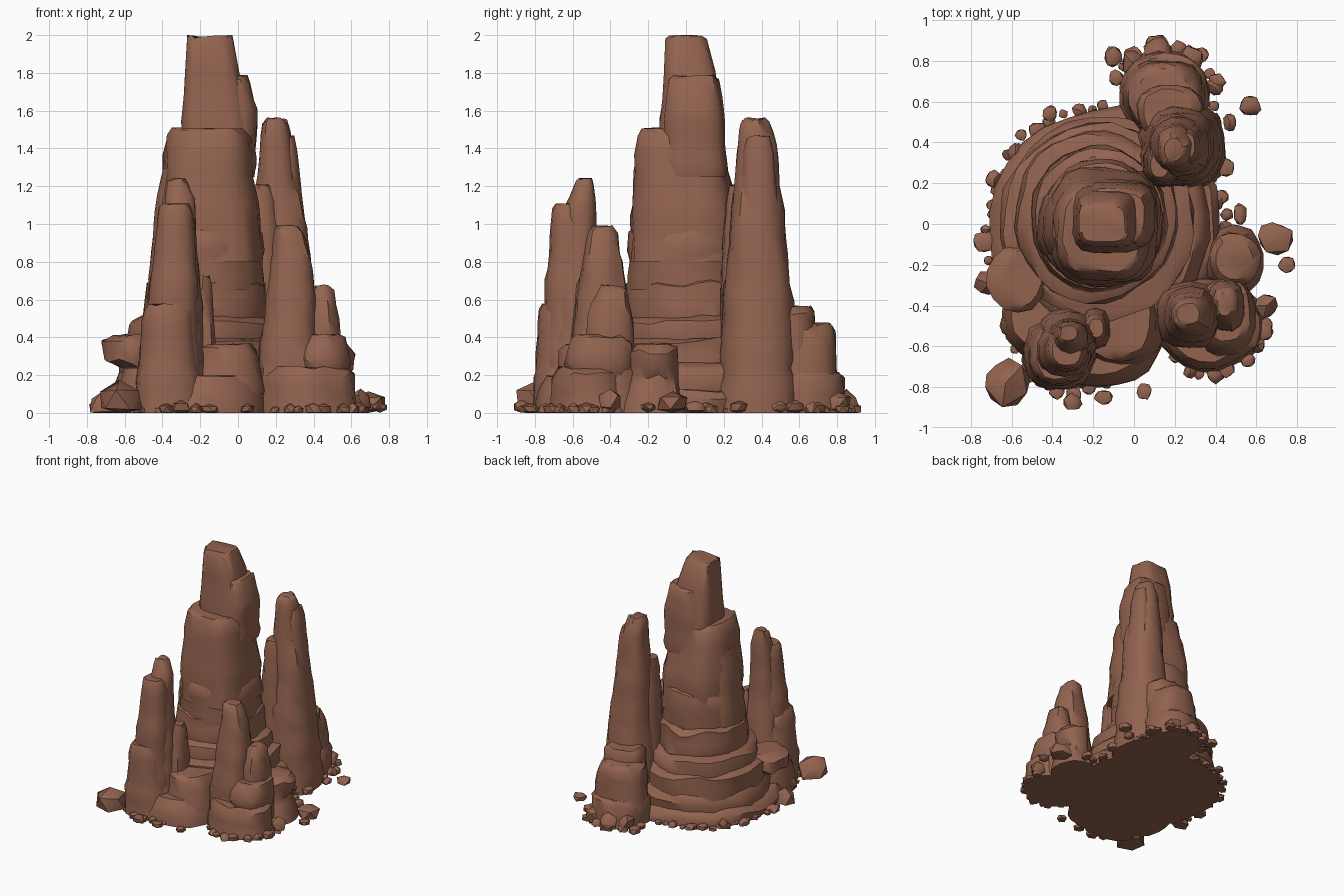
import bpy, bmesh, math, random
from mathutils import Vector, noise

random.seed(7)
mat = bpy.data.materials.new("red brown rock")
mat.diffuse_color = (0.29, 0.125, 0.078, 1)


def finish(name, bm):
    bmesh.ops.recalc_face_normals(bm, faces=bm.faces)
    me = bpy.data.meshes.new(name)
    bm.to_mesh(me)
    bm.free()
    ob = bpy.data.objects.new(name, me)
    bpy.context.collection.objects.link(ob)
    me.materials.append(mat)
    bpy.context.view_layer.objects.active = ob
    ob.select_set(True)
    bpy.ops.object.shade_smooth_by_angle(angle=math.radians(42))
    ob.select_set(False)


def column(name, levels, p=2.4, n=18, amp=0.07, step=0.07):
    """Weathered pillar lofted through (z, x0, x1, y0, y1) extents, top first."""
    off = Vector([random.uniform(-50, 50) for _ in range(3)])
    rows = []
    for a, b in zip(levels, levels[1:]):
        k = max(1, round((a[0] - b[0]) / step))
        for i in range(k):
            t = i / k
            rows.append([u + (v - u) * t for u, v in zip(a, b)])
    rows.append(list(levels[-1]))
    bm = bmesh.new()
    rings = []
    for ri, (z, x0, x1, y0, y1) in enumerate(rows):
        s = 1 + random.uniform(-0.035, 0.03)
        ring = []
        for i in range(n):
            a = 2 * math.pi * (i + 0.5) / n
            c, d = math.cos(a), math.sin(a)
            c2 = math.copysign(abs(c) ** (2 / p), c)
            d2 = math.copysign(abs(d) ** (2 / p), d)
            f = s + amp * (1.2 * noise.noise(Vector((c * 1.6, d * 1.6, z * 3)) + off)
                           + 0.9 * noise.noise(Vector((c * 3, d * 3, z * 9)) + off))
            dz = 0
            if 0 < ri < len(rows) - 1:
                dz = 0.05 * noise.noise(Vector((c * 2, d * 2, z * 7)) - off)
            elif ri == 0:
                dz = -0.03 * abs(noise.noise(Vector((c * 2, d * 2, z)) - off))
            ring.append(bm.verts.new(((x0 + x1) / 2 + (x1 - x0) / 2 * c2 * f,
                                      (y0 + y1) / 2 + (y1 - y0) / 2 * d2 * f,
                                      max(0, z + dz))))
        rings.append(ring)
    for r, q in zip(rings, rings[1:]):
        for i in range(n):
            j = (i + 1) % n
            bm.faces.new((r[i], r[j], q[j], q[i]))
    bm.faces.new(rings[0])
    bm.faces.new(rings[-1])
    finish(name, bm)


def boulder(bm, x, y, z, rx, ry, rz):
    """Rough faceted stone, cut flat at the ground."""
    vs = bmesh.ops.create_icosphere(bm, subdivisions=1, radius=1)["verts"]
    turn = random.uniform(0, 6.28)
    for v in vs:
        c = v.co * random.uniform(0.85, 1.1)
        cx = c.x * math.cos(turn) - c.y * math.sin(turn)
        cy = c.x * math.sin(turn) + c.y * math.cos(turn)
        v.co = (x + cx * rx, y + cy * ry, max(0, z + c.z * rz))


# Main tower: crown, shoulder, body and stepped skirt
column("tower_crown", [(2.0, -.26, -.04, -.09, .09), (1.97, -.27, -.03, -.11, .11),
                       (1.79, -.285, .01, -.12, .16), (1.55, -.30, .06, -.14, .19),
                       (1.35, -.30, .08, -.15, .2)], p=4, n=16, amp=.03, step=.12)
column("tower_shoulder", [(1.79, -.2, .05, -.07, .15), (1.76, -.23, .07, -.1, .18),
                          (1.6, -.25, .105, -.12, .2), (1.25, -.25, .09, -.13, .22)],
       p=3.5, n=14, amp=.04)
column("tower_body", [(1.51, -.35, .04, -.24, .17), (1.48, -.375, .07, -.26, .2),
                      (1.25, -.40, .09, -.28, .24), (1.12, -.42, .12, -.29, .27),
                      (.8, -.42, .13, -.3, .28)], p=2.8, n=22, amp=.06, step=.1)
column("tower_west_rib", [(1.3, -.4, -.22, -.14, .12), (1.15, -.43, -.2, -.17, .16),
                          (.7, -.48, -.2, -.2, .18)], n=12)
# each skirt tier: top height, bottom height, outer extents
tiers = [(1.0, .65, -.46, .14, -.31, .32), (.72, .45, -.5, .16, -.32, .38),
         (.52, .3, -.58, .2, -.38, .45), (.4, .16, -.63, .3, -.48, .5),
         (.27, .06, -.67, .38, -.55, .53), (.13, 0, -.7, .42, -.6, .56)]
for i, (zt, zb, x0, x1, y0, y1) in enumerate(tiers):
    column("skirt_tier_%d" % (i + 1),
           [(zt, x0 + .06, x1 - .06, y0 + .06, y1 - .06), (zt - .035, x0 + .015, x1 - .015, y0 + .015, y1 - .015),
            (zb + .05, x0, x1, y0, y1), (zb, x0 + .01, x1 - .01, y0 + .01, y1 - .01)],
           p=2.05, n=28, amp=.05, step=.08)

# Back right spire with a side rib and low rear terraces
column("back_spire", [(1.565, .15, .24, .31, .42), (1.53, .13, .26, .29, .44),
                      (1.42, .11, .29, .27, .48), (1.2, .09, .32, .25, .5),
                      (.98, .08, .37, .23, .53), (.6, .06, .40, .2, .57),
                      (.3, .02, .43, .18, .59), (0, 0, .44, .16, .6)], n=16)
column("back_spire_rib", [(1.47, .22, .3, .32, .45), (1.38, .2, .315, .3, .47),
                          (1.0, .2, .36, .28, .5), (.5, .2, .4, .25, .54)], n=12)
column("back_spire_side", [(1.21, .08, .17, .23, .34), (1.12, .06, .2, .21, .38),
                           (.7, .04, .24, .18, .42), (0, 0, .28, .16, .45)], n=12)
column("rear_terrace_high", [(.57, .05, .28, .45, .66), (.53, .02, .33, .42, .68),
                             (.3, 0, .35, .42, .7)], n=16)
column("rear_terrace_mid", [(.48, .02, .27, .5, .76), (.44, -.03, .32, .46, .79),
                            (.15, -.06, .35, .45, .81)], n=18)
column("rear_terrace_low", [(.22, -.04, .34, .45, .82), (.17, -.07, .37, .42, .84),
                            (0, -.08, .38, .4, .86)], n=18, p=2.2)

# Front left spire
column("left_spire", [(1.245, -.36, -.28, -.57, -.5), (1.21, -.375, -.26, -.59, -.49),
                      (1.1, -.39, -.23, -.63, -.48), (.7, -.43, -.2, -.68, -.46),
                      (.35, -.47, -.18, -.72, -.42), (0, -.5, -.14, -.76, -.4)], n=14)
column("left_spire_front", [(1.11, -.4, -.26, -.69, -.55), (1.06, -.42, -.24, -.71, -.53),
                            (.7, -.46, -.21, -.74, -.5), (.4, -.5, -.2, -.76, -.48),
                            (0, -.53, -.18, -.78, -.45)], n=14)
column("left_spire_rib", [(.73, -.22, -.15, -.56, -.46), (.66, -.24, -.14, -.58, -.44),
                          (.3, -.26, -.11, -.62, -.4)], n=10)
column("left_spire_foot", [(.58, -.48, -.25, -.76, -.55), (.53, -.5, -.23, -.78, -.5),
                           (.25, -.53, -.2, -.8, -.45), (0, -.55, -.16, -.82, -.42)], n=16)
column("left_ledge", [(.42, -.66, -.45, -.4, -.13), (.37, -.72, -.42, -.43, -.1),
                      (.28, -.71, -.42, -.43, -.1), (.24, -.63, -.42, -.4, -.12)], n=14, p=2)
column("left_foot", [(.24, -.6, -.36, -.6, -.25), (.17, -.63, -.34, -.64, -.22),
                     (0, -.65, -.32, -.66, -.2)], n=16, p=2)

# Front apron between the two spires
column("front_apron_high", [(.37, -.2, .08, -.64, -.3), (.33, -.24, .11, -.67, -.3),
                            (.1, -.27, .15, -.71, -.3)], n=18)
column("front_apron_low", [(.2, -.4, .08, -.74, -.3), (.14, -.45, .11, -.78, -.3),
                           (0, -.48, .15, -.81, -.3)], n=22, p=2.1)

# Front right spires and their terraces
column("right_spire", [(.995, .21, .32, -.49, -.39), (.96, .19, .35, -.52, -.36),
                       (.85, .18, .385, -.54, -.35), (.6, .15, .41, -.58, -.31),
                       (.3, .11, .43, -.61, -.28), (0, .09, .45, -.63, -.25)], n=14)
column("right_spire_small", [(.68, .41, .48, -.45, -.34), (.64, .39, .51, -.48, -.31),
                             (.5, .36, .54, -.52, -.28), (0, .34, .57, -.56, -.24)], n=12)
column("right_terrace_high", [(.42, .36, .54, -.58, -.3), (.38, .32, .57, -.62, -.27),
                              (.27, .3, .6, -.65, -.27), (.2, .32, .58, -.62, -.28)], n=16)
column("right_terrace_low", [(.25, .16, .56, -.67, -.3), (.19, .12, .61, -.7, -.28),
                             (0, .1, .64, -.72, -.26)], n=20, p=2.1)
column("east_knob", [(.37, .4, .58, -.27, -.08), (.33, .37, .62, -.3, -.05),
                     (.26, .37, .62, -.3, -.04), (.2, .38, .58, -.3, -.04),
                     (0, .34, .64, -.36, .0)], n=16, p=2.1)

# Large loose boulders: x, y, z, rx, ry, rz
big = [(-.63, -.78, .07, .13, .13, .11), (.69, -.07, .05, .10, .09, .07),
       (.75, -.2, .03, .05, .05, .03), (.57, .58, .03, .06, .06, .04),
       (-.1, .82, .03, .05, .06, .04), (-.74, -.09, .03, .06, .06, .04),
       (-.71, -.29, .04, .08, .07, .08), (-.6, -.5, .05, .07, .07, .06),
       (-.3, -.87, .03, .05, .05, .04), (-.15, -.85, .02, .05, .04, .03),
       (.05, -.82, .02, .04, .05, .03), (.65, -.4, .06, .06, .07, .07),
       (.52, .05, .03, .04, .06, .04), (-.58, .35, .03, .05, .05, .04),
       (-.41, .54, .03, .04, .05, .03), (.12, .85, .05, .08, .08, .08),
       (.28, .8, .05, .07, .08, .07), (.0, .78, .05, .07, .08, .08),
       (.45, .28, .03, .05, .05, .04), (.47, .5, .03, .04, .05, .03)]
bm = bmesh.new()
for b in big:
    boulder(bm, *b)
finish("loose_boulders", bm)

# Scree scattered around the foot of each mass: cx, cy, rx, ry, start, end, count
arcs = [(-.14, 0, .57, .57, 90, 235, 24), (.15, .63, .26, .25, -60, 170, 16),
        (-.3, -.55, .28, .27, 190, 340, 10), (.38, -.47, .27, .26, 220, 380, 10),
        (-.14, 0, .57, .55, -10, 30, 7)]
bm = bmesh.new()
for cx, cy, rx, ry, a0, a1, count in arcs:
    for i in range(count):
        a = math.radians(a0 + (a1 - a0) * (i + random.random()) / count)
        k = random.uniform(.95, 1.06)
        s = random.uniform(.025, .05)
        boulder(bm, cx + rx * k * math.cos(a), cy + ry * k * math.sin(a), s * .4, s, s, s * .8)
finish("scree", bm)
